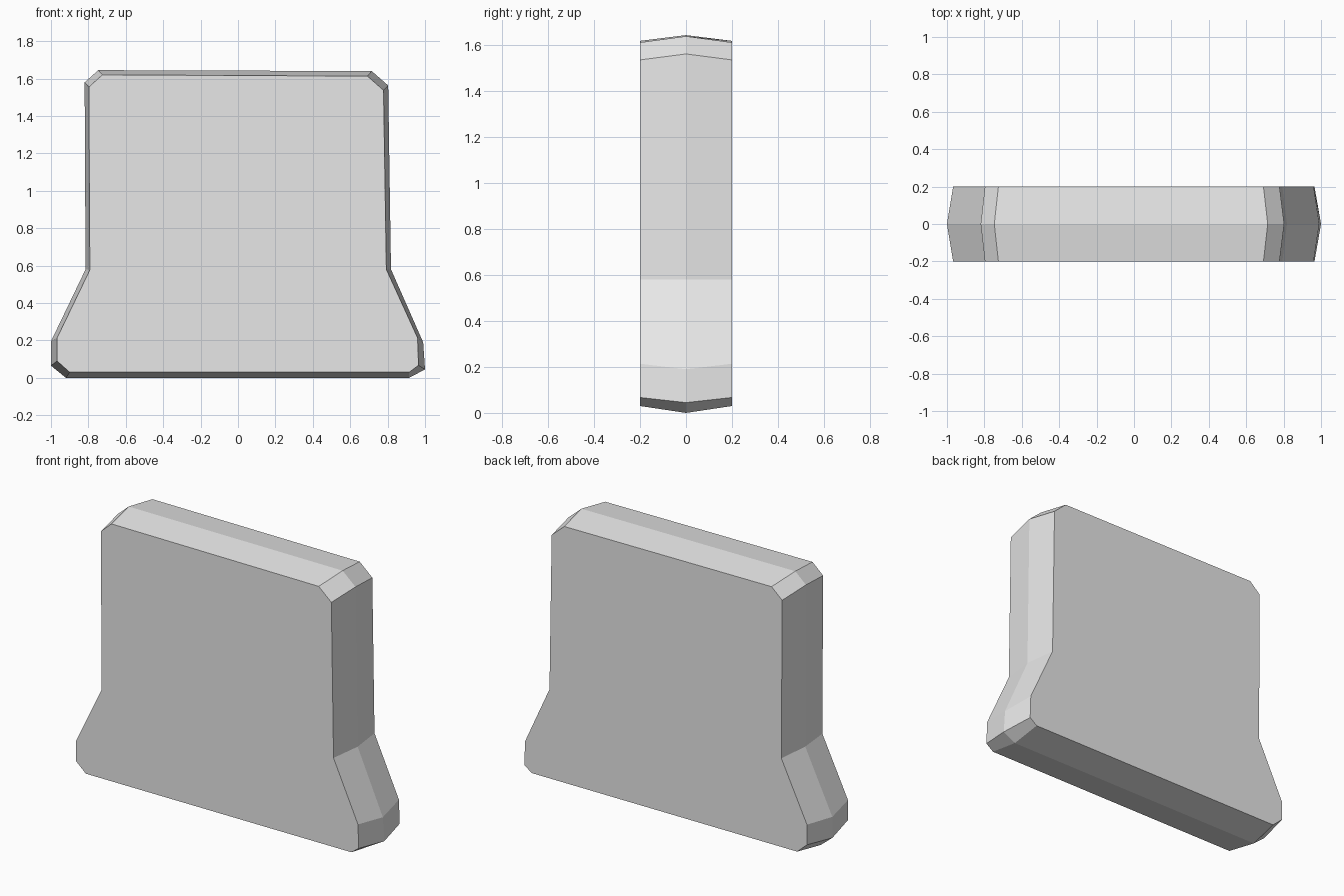
import bpy
import bmesh

cube = bpy.data.objects.get("Cube")
if cube:
    bpy.data.objects.remove(cube, do_unlink=True)

HALF_DEPTH = 0.2

# Ridge outline around the middle of the slab, counter-clockwise from bottom left
RIDGE = [(-0.92, 0), (0.915, 0), (1.0, 0.045), (0.99, 0.19), (0.818, 0.58),
         (0.803, 1.563), (0.715, 1.64), (-0.747, 1.645), (-0.82, 1.58),
         (-0.815, 0.58), (-1.0, 0.195), (-1.0, 0.065)]
# Smaller outline of the flat front and back faces
FACE = [(-0.9, 0.03), (0.915, 0.03), (0.965, 0.067), (0.96, 0.214), (0.793, 0.58),
        (0.778, 1.537), (0.692, 1.613), (-0.725, 1.62), (-0.797, 1.555),
        (-0.792, 0.577), (-0.967, 0.214), (-0.967, 0.09)]


def make_material(name, color):
    mat = bpy.data.materials.new(name)
    mat.use_nodes = True
    mat.diffuse_color = color
    mat.node_tree.nodes["Principled BSDF"].inputs["Base Color"].default_value = color
    return mat


def make_slab(name, sections, mat):
    """Skin a stack of (outline, y) sections and cap both ends."""
    bm = bmesh.new()
    rings = [[bm.verts.new((x, y, z)) for x, z in outline] for outline, y in sections]
    for a, b in zip(rings, rings[1:]):
        for i in range(len(a)):
            j = (i + 1) % len(a)
            bm.faces.new((a[i], a[j], b[j], b[i]))
    bm.faces.new(rings[0])
    bm.faces.new(rings[-1][::-1])
    bmesh.ops.recalc_face_normals(bm, faces=bm.faces)
    mesh = bpy.data.meshes.new(name)
    bm.to_mesh(mesh)
    bm.free()
    mesh.materials.append(mat)
    obj = bpy.data.objects.new(name, mesh)
    bpy.context.collection.objects.link(obj)
    return obj


# Barrier slab with a flared foot and ridged edges
stone = make_material("light grey stone", (0.8, 0.8, 0.8, 1))
make_slab("wall_slab", [(FACE, -HALF_DEPTH), (RIDGE, 0), (FACE, HALF_DEPTH)], stone)
